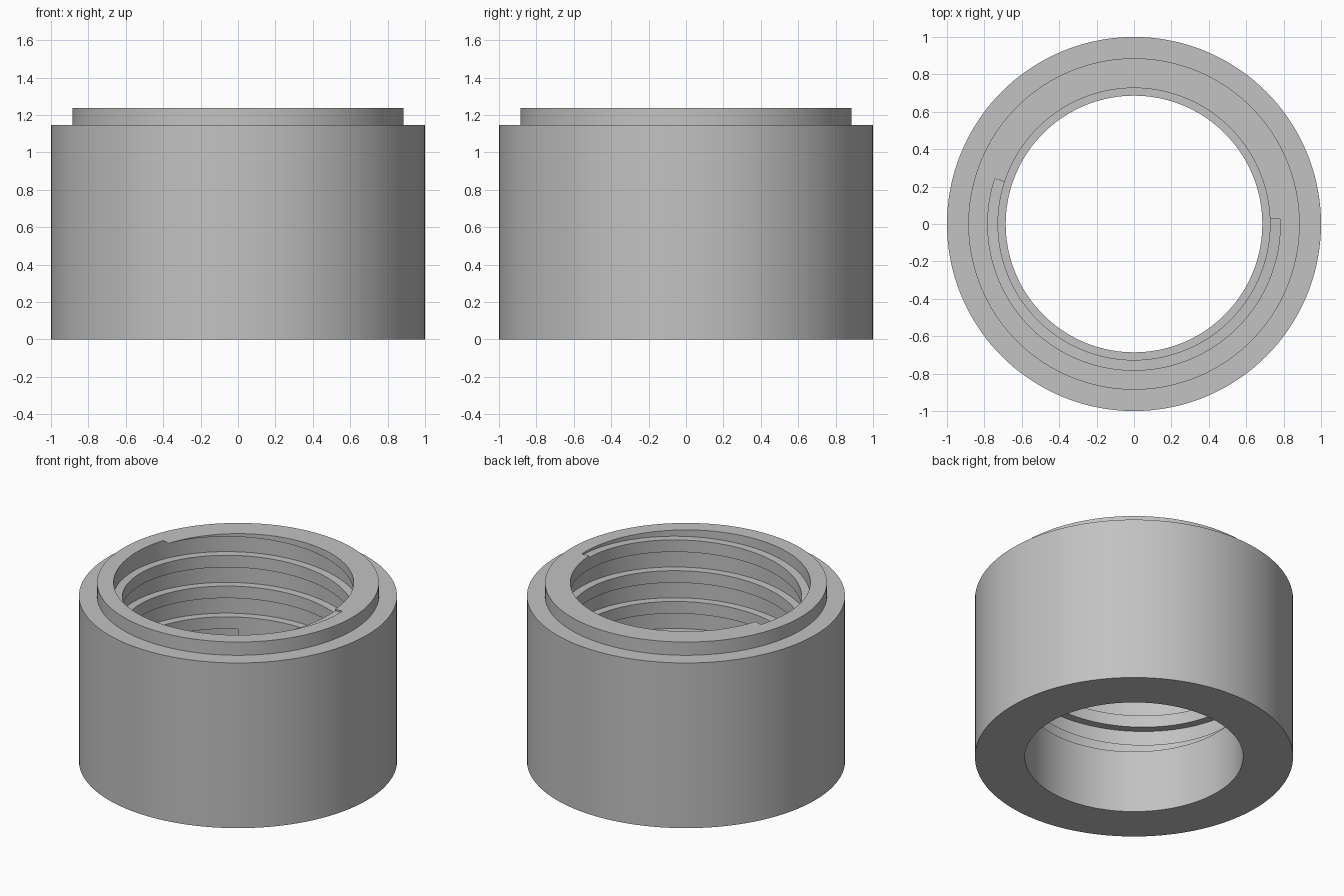
import bpy
import bmesh
import math

cube = bpy.data.objects.get("Cube")
if cube:
    bpy.data.objects.remove(cube, do_unlink=True)

SEGMENTS = 144
HEIGHT = 1.238
BORE = 0.727
PITCH = 0.2135
GROOVE_HEIGHT = 0.13
GROOVE_RADIUS = 0.782

grey = bpy.data.materials.new("plain grey")
grey.use_nodes = True
colour = (0.54, 0.54, 0.54, 1)
grey.diffuse_color = colour
grey.node_tree.nodes["Principled BSDF"].inputs["Base Color"].default_value = colour


def loft(name, rings, closed):
    """Join equal rings of points into a solid, looping round or capped at the ends."""
    bm = bmesh.new()
    loops = [[bm.verts.new(p) for p in ring] for ring in rings]
    pairs = list(zip(loops, loops[1:]))
    if closed:
        pairs.append((loops[-1], loops[0]))
    else:
        bm.faces.new(loops[0])
        bm.faces.new(loops[-1])
    for a, b in pairs:
        for i in range(len(a)):
            j = (i + 1) % len(a)
            bm.faces.new((a[i], a[j], b[j], b[i]))
    bmesh.ops.recalc_face_normals(bm, faces=bm.faces[:])
    mesh = bpy.data.meshes.new(name)
    bm.to_mesh(mesh)
    bm.free()
    mesh.materials.append(grey)
    obj = bpy.data.objects.new(name, mesh)
    bpy.context.collection.objects.link(obj)
    return obj


def section(profile, angle, lift=0.0):
    return [(r * math.cos(angle), r * math.sin(angle), z + lift) for r, z in profile]


# Collar body: turned ring with a raised rim and a narrower lower bore
body_profile = [(0.686, 0), (1, 0), (1, 1.146), (0.886, 1.146),
                (0.886, HEIGHT), (BORE, HEIGHT), (BORE, 0.435), (0.686, 0.435)]
collar = loft("threaded_collar",
              [section(body_profile, math.tau * i / SEGMENTS) for i in range(SEGMENTS)],
              closed=True)

# Square thread cutter: a rising helix that runs out through the rim
groove_profile = [(0.705, 0), (GROOVE_RADIUS, 0),
                  (GROOVE_RADIUS, GROOVE_HEIGHT), (0.705, GROOVE_HEIGHT)]
start, end = math.radians(125), math.radians(2) + 4 * math.tau
breakout = math.radians(162) + 3 * math.tau
steps = 528
rings = []
for i in range(steps + 1):
    angle = start + (end - start) * i / steps
    lift = HEIGHT - GROOVE_HEIGHT + PITCH * (angle - breakout) / math.tau
    rings.append(section(groove_profile, angle, lift))
cutter = loft("thread_cutter", rings, closed=False)
cutter.hide_render = True

# Cut the thread, then drop the cutter
cut = collar.modifiers.new("thread", 'BOOLEAN')
cut.operation = 'DIFFERENCE'
cut.solver = 'EXACT'
cut.object = cutter
bpy.ops.object.select_all(action='DESELECT')
bpy.context.view_layer.objects.active = collar
collar.select_set(True)
bpy.ops.object.modifier_apply(modifier=cut.name)
bpy.data.objects.remove(cutter, do_unlink=True)

bpy.ops.object.shade_smooth_by_angle(angle=math.radians(30))
